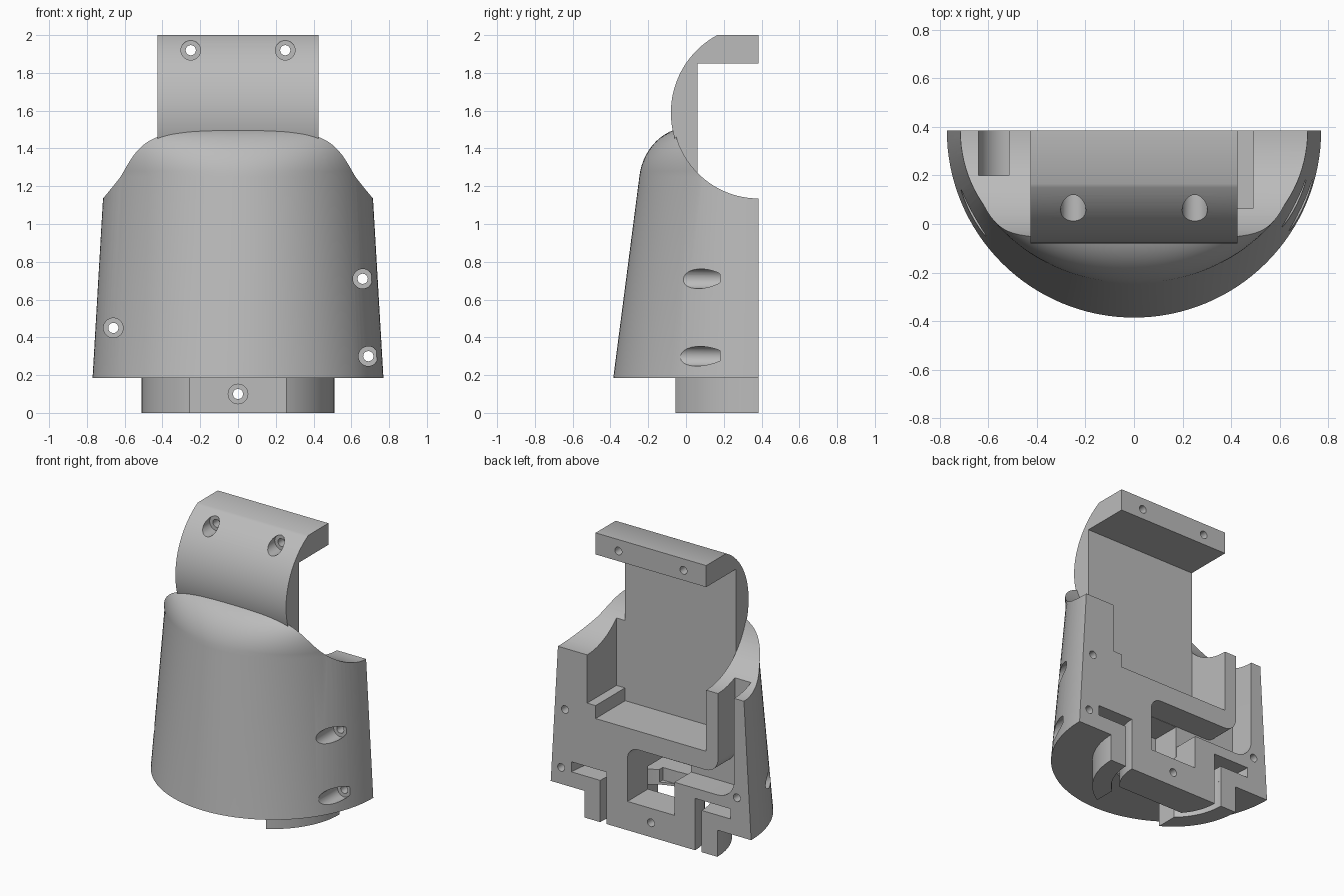
import bpy, bmesh, math
from mathutils import Matrix

cube = bpy.data.objects.get("Cube")
if cube:
    bpy.data.objects.remove(cube, do_unlink=True)

BACK = 0.385        # flat rear plane, also the axis of the round parts
AXIS_Z = 1.59       # height of the hinge axis

grey = bpy.data.materials.new("plain_grey")
grey.use_nodes = True
grey.diffuse_color = (0.5, 0.5, 0.5, 1)
grey.node_tree.nodes["Principled BSDF"].inputs["Base Color"].default_value = (0.5, 0.5, 0.5, 1)


def finish(bm, name):
    bmesh.ops.recalc_face_normals(bm, faces=bm.faces)
    mesh = bpy.data.meshes.new(name)
    bm.to_mesh(mesh)
    bm.free()
    mesh.materials.append(grey)
    ob = bpy.data.objects.new(name, mesh)
    bpy.context.collection.objects.link(ob)
    return ob


def loft(name, rings):
    bm = bmesh.new()
    loops = [[bm.verts.new(p) for p in ring] for ring in rings]
    for a, b in zip(loops, loops[1:]):
        for i in range(len(a)):
            j = (i + 1) % len(a)
            bm.faces.new((a[i], a[j], b[j], b[i]))
    bm.faces.new(loops[0])
    bm.faces.new(loops[-1])
    return finish(bm, name)


def box(name, x0, x1, y0, y1, z0, z1):
    return loft(name, [[(x0, y0, z), (x1, y0, z), (x1, y1, z), (x0, y1, z)] for z in (z0, z1)])


def plan(name, outline, z0, z1):
    return loft(name, [[(x, y, z) for x, y in outline] for z in (z0, z1)])


def slab(name, outline, y0, y1):
    return loft(name, [[(x, y, z) for x, z in outline] for y in (y0, y1)])


def arc(cx, cy, r, start, end, steps=8):
    angles = [math.radians(start + (end - start) * i / steps) for i in range(steps + 1)]
    return [(cx + r * math.cos(a), cy + r * math.sin(a)) for a in angles]


def cylinder(name, axis, centre, radius, length, sides=96):
    bm = bmesh.new()
    bmesh.ops.create_cone(bm, cap_ends=True, segments=sides, radius1=radius,
                          radius2=radius, depth=length)
    turn = {"x": Matrix.Rotation(math.pi / 2, 4, "Y"),
            "y": Matrix.Rotation(math.pi / 2, 4, "X"), "z": Matrix()}[axis]
    bmesh.ops.transform(bm, matrix=Matrix.Translation(centre) @ turn, verts=bm.verts)
    return finish(bm, name)


def measure(mesh):
    bm = bmesh.new()
    bm.from_mesh(mesh)
    result = bm.calc_volume(), all(e.is_manifold for e in bm.edges)
    bm.free()
    return result


# Subtract a cutter, keeping the first solver result that is sound
def cut(target, tool):
    before = measure(target.data)[0]
    mod = target.modifiers.new("cut", "BOOLEAN")
    mod.operation, mod.object = "DIFFERENCE", tool
    sound = []
    for solver in ("MANIFOLD", "EXACT"):
        mod.solver = solver
        graph = bpy.context.evaluated_depsgraph_get()
        mesh = bpy.data.meshes.new_from_object(target.evaluated_get(graph))
        volume, closed = measure(mesh)
        if 0.3 * before < volume < before - 1e-6:
            sound.append((not closed, len(sound), mesh))
    target.modifiers.remove(mod)
    if sound:
        target.data = min(sound, key=lambda s: s[:2])[2]
    bpy.data.objects.remove(tool, do_unlink=True)


def screw_hole(target, x, z, seat):
    cut(target, cylinder("bore", "y", (x, 0.2, z), 0.027, 1.6, 24))
    cut(target, cylinder("counterbore", "y", (x, seat - 0.4, z), 0.052, 0.8, 32))


# Tapered half-round body with a rounded shoulder
def section(rx, ry, z, n, count=64):
    ring = []
    for i in range(count + 1):
        t = math.pi * i / count
        c, s = math.cos(t), abs(math.sin(t))
        ring.append((rx * math.copysign(abs(c) ** (2 / n), c), BACK - ry * s ** (2 / n), z))
    return ring


rings = [section(0.77, 0.77, 0.185, 2)]
lean = math.radians(7)
for k in range(15):
    a = lean + (math.pi / 2 - lean) * k / 14
    inset = 0.27 * (math.cos(lean) - math.cos(a))
    rings.append(section(0.708 - 0.1 * inset, 0.632 - inset,
                         1.25 + 0.3 * (math.sin(a) - math.sin(lean)),
                         2 + 0.4 * math.sin(a - lean)))
body = loft("half_shell_body", rings)

# Saddle, main bay and side notch
cut(body, cylinder("saddle", "x", (0, BACK, AXIS_Z), 0.455, 3, 128))
cut(body, box("bay", -0.425, 0.425, 0.06, 0.9, 0.71, 1.85))
cut(body, box("notch", 0.4, 0.49, 0.063, 0.9, 0.8, 1.45))

# Winding cable channel, opening into a deeper pocket
channel = ([(-0.64, 1.4)] + arc(-0.51, 0.56, 0.13, 180, 270)
           + [(-0.18, 0.43), (-0.18, 0.2), (0.18, 0.2)] + arc(0.1, 0.5, 0.08, 0, 90)
           + arc(-0.42, 0.675, 0.095, 270, 180) + [(-0.515, 1.4)])
cut(body, slab("channel", channel, 0.2, 0.9))
pocket = [(-0.178, 0.578), (-0.178, 0.202), (0.178, 0.202)] + arc(0.1, 0.5, 0.078, 0, 90)
cut(body, slab("deep_pocket", pocket, 0.0, 0.8))

# Stepped round groove underneath
cut(body, cylinder("groove", "z", (0, BACK, 0.1), 0.39, 0.46))
cut(body, cylinder("groove_flange", "z", (0, BACK, 0.325), 0.61, 0.07))
for x, z in ((-0.66, 0.45), (0.66, 0.71), (0.69, 0.3)):
    screw_hole(body, x, z, 0.18)

# Curved upright arm with a top flange
top = math.degrees(math.asin((2 - AXIS_Z) / 0.465))
low = math.degrees(math.acos((BACK - 0.06) / 0.465))
profile = (arc(BACK, AXIS_Z, 0.465, 180 - top, 180 + low, 48)
           + [(0.06, 1.85), (BACK, 1.85), (BACK, 2)])
arm = loft("upright_arm", [[(x, y, z) for y, z in profile] for x in (-0.425, 0.425)])
for x in (-0.25, 0.25):
    screw_hole(arm, x, 1.92, 0.12)

# Curved feet either side of an open middle
outer = math.degrees(math.acos(0.255 / 0.51))
inner = math.degrees(math.acos(0.255 / 0.39))
for name, side in (("left_foot", 1), ("right_foot", -1)):
    outline = arc(0, BACK, 0.51, -outer, 0, 24) + arc(0, BACK, 0.39, 0, -inner, 24)
    plan(name, [(side * x, y) for x, y in outline], 0, 0.2)

# Central post with a flat front, notched for the cable
flat = math.degrees(math.asin((BACK - 0.16) / 0.34))
post = plan("central_post", arc(0, BACK, 0.34, 180, 180 + flat, 16)
            + arc(0, BACK, 0.34, -flat, 0, 16), 0, 0.4)
cut(post, box("post_notch", -0.18, 0.18, -0.5, 0.9, 0.2, 0.8))
screw_hole(post, 0, 0.1, 0.18)

bpy.ops.object.select_all(action="DESELECT")
for ob in bpy.context.collection.objects:
    if ob.type == "MESH" and ob.data.materials.get(grey.name):
        ob.select_set(True)
bpy.context.view_layer.objects.active = body
bpy.ops.object.shade_smooth_by_angle(angle=math.radians(30))
